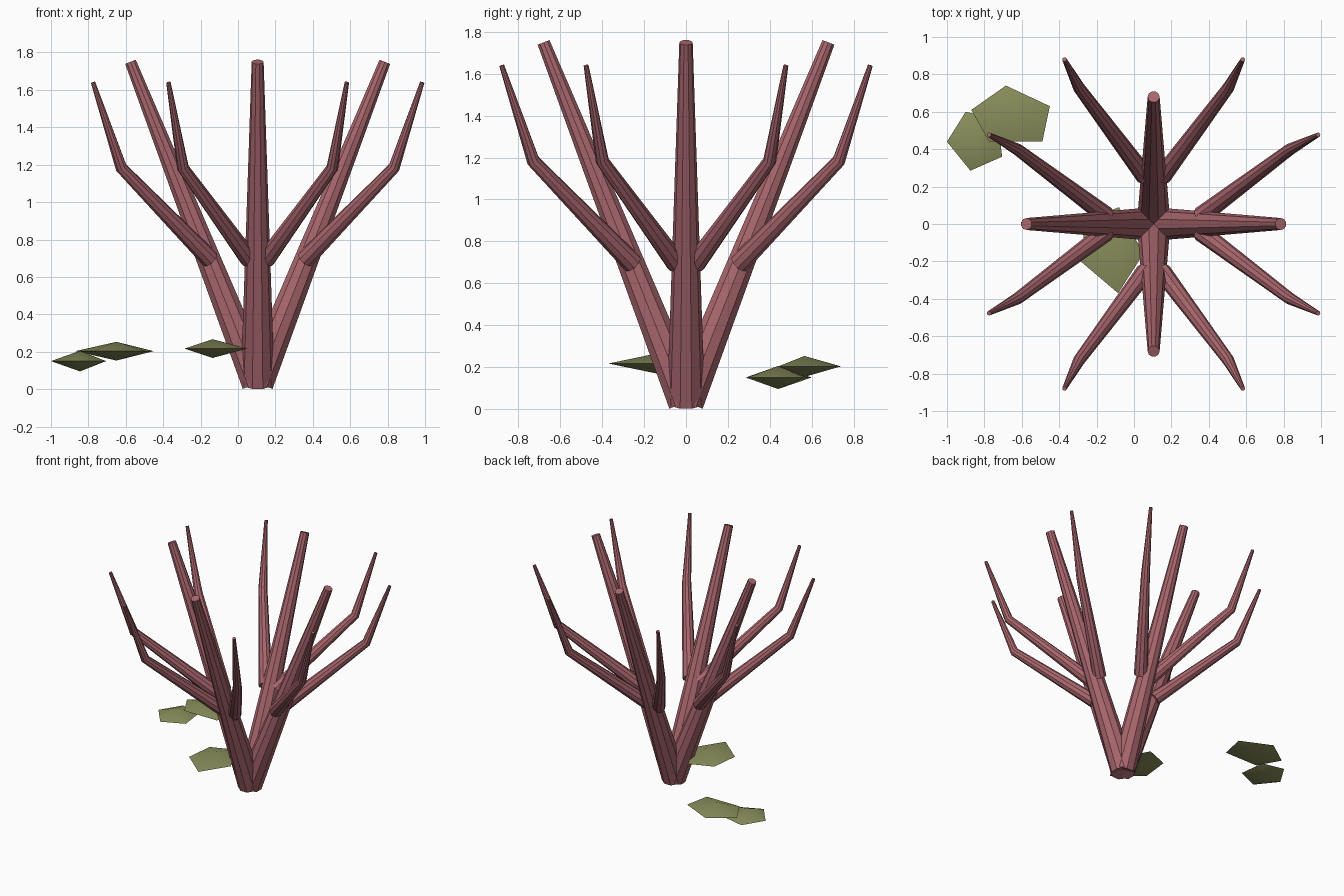
import bpy, bmesh, math
from mathutils import Vector, Matrix

cube = bpy.data.objects.get("Cube")
if cube:
    bpy.data.objects.remove(cube)


def make_material(name, rgb):
    mat = bpy.data.materials.new(name)
    mat.use_nodes = True
    mat.diffuse_color = (*rgb, 1)
    mat.node_tree.nodes["Principled BSDF"].inputs["Base Color"].default_value = (*rgb, 1)
    return mat


bark = make_material("red_brown_bark", (0.40, 0.135, 0.155))
leaf_green = make_material("olive_leaf", (0.25, 0.27, 0.105))


def finish(bm, name, mat):
    bmesh.ops.recalc_face_normals(bm, faces=bm.faces[:])
    mesh = bpy.data.meshes.new(name)
    bm.to_mesh(mesh)
    bm.free()
    mesh.materials.append(mat)
    obj = bpy.data.objects.new(name, mesh)
    bpy.context.collection.objects.link(obj)
    bpy.ops.object.select_all(action='DESELECT')
    obj.select_set(True)
    bpy.context.view_layer.objects.active = obj
    bpy.ops.object.shade_smooth_by_angle(angle=math.radians(32))
    return obj


def tapered_limb(name, path, radii, turn, sides=10):
    """Capped tube along a path, turned about the trunk axis."""
    pts = [Matrix.Rotation(turn, 3, 'Z') @ Vector(p) + TRUNK for p in path]
    bm = bmesh.new()
    rings = []
    for i, (p, r) in enumerate(zip(pts, radii)):
        back = (p - pts[i - 1]).normalized() if i else Vector()
        ahead = (pts[i + 1] - p).normalized() if i + 1 < len(pts) else Vector()
        axis = (back + ahead).normalized()
        u = Vector((0, 0, 1)).cross(axis).normalized()
        v = axis.cross(u)
        angles = [math.tau * k / sides for k in range(sides)]
        rings.append([bm.verts.new(p + r * (math.cos(a) * u + math.sin(a) * v)) for a in angles])
    for low, high in zip(rings, rings[1:]):
        for k in range(sides):
            n = (k + 1) % sides
            bm.faces.new((low[k], low[n], high[n], high[k]))
    bm.faces.new(rings[0])
    bm.faces.new(rings[-1])
    return finish(bm, name, bark)


def leaf(name, outline, rim_z, centre, half_height):
    """Five-sided lens: a rim with a peak above and below."""
    bm = bmesh.new()
    rim = [bm.verts.new((x, y, rim_z)) for x, y in outline]
    for side in (1, -1):
        peak = bm.verts.new((*centre, rim_z + side * half_height))
        for k in range(len(rim)):
            bm.faces.new((rim[k], rim[(k + 1) % len(rim)], peak))
    return finish(bm, name, leaf_green)


# Four main limbs, each with a mirrored pair of bent side shoots
TRUNK = Vector((0.105, 0, 0))
for i, side_name in enumerate(("left", "back", "right", "front")):
    turn = i * math.pi / 2
    tapered_limb("main_limb_" + side_name,
                 [(0, 0, 0.033), (0.68, 0, 1.75)], [0.09, 0.032], turn)
    for s, label in ((1, "a"), (-1, "b")):
        tapered_limb(f"side_shoot_{side_name}_{label}",
                     [(0.255, s * 0.045, 0.695), (0.73, s * 0.40, 1.185), (0.88, s * 0.477, 1.64)],
                     [0.05, 0.032, 0.012], turn)

# Loose leaves
leaf("outer_leaf", [(-1, 0.44), (-0.9, 0.6), (-0.73, 0.56), (-0.705, 0.36), (-0.875, 0.285)],
     0.15, (-0.845, 0.44), 0.055)
leaf("back_leaf", [(-0.87, 0.61), (-0.685, 0.74), (-0.45, 0.63), (-0.49, 0.44), (-0.775, 0.44)],
     0.203, (-0.65, 0.565), 0.05)
leaf("trunk_leaf", [(-0.285, -0.2), (-0.26, 0.02), (-0.08, 0.09), (0.05, -0.16), (-0.085, -0.37)],
     0.217, (-0.135, -0.13), 0.05)
